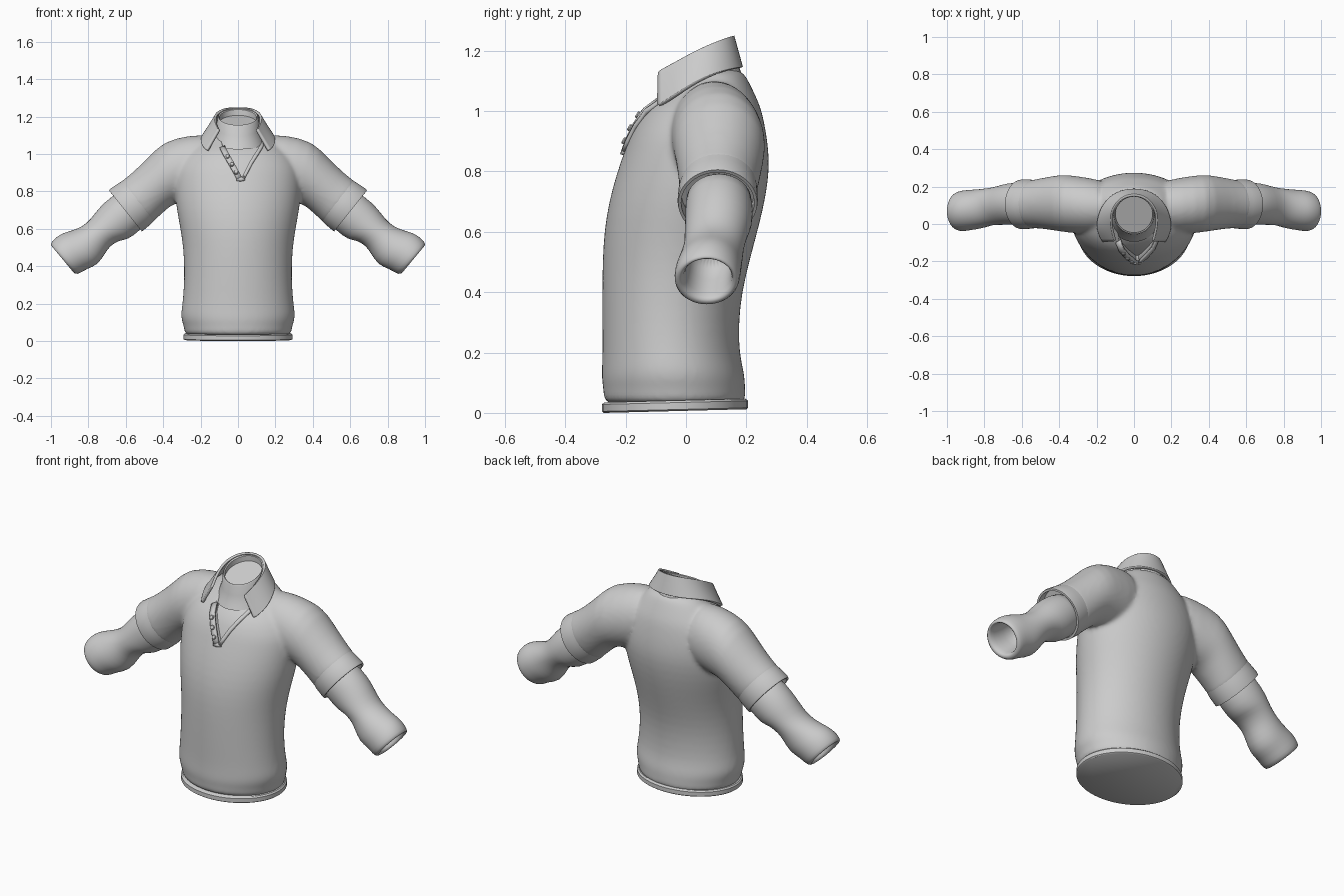
import bpy, bmesh, math
from mathutils import Vector as V

if "Cube" in bpy.data.objects:
    bpy.data.objects.remove(bpy.data.objects["Cube"])


def add_object(name, bm, angle=40):
    bmesh.ops.recalc_face_normals(bm, faces=bm.faces[:])
    me = bpy.data.meshes.new(name)
    bm.to_mesh(me)
    bm.free()
    ob = bpy.data.objects.new(name, me)
    bpy.context.collection.objects.link(ob)
    bpy.ops.object.select_all(action='DESELECT')
    ob.select_set(True)
    bpy.context.view_layer.objects.active = ob
    bpy.ops.object.shade_smooth_by_angle(angle=math.radians(angle))
    return ob


def loft(bm, sections, n=32, cap_start=True, cap_end=True):
    """Skin a row of ellipses given as (centre, half axis, half axis)."""
    rings = []
    for c, u, v in sections:
        rings.append([bm.verts.new(V(c) + V(u) * math.cos(t) + V(v) * math.sin(t))
                      for t in (2 * math.pi * i / n for i in range(n))])
    for a, b in zip(rings, rings[1:]):
        for i in range(n):
            bm.faces.new((a[i], a[(i + 1) % n], b[(i + 1) % n], b[i]))
    if cap_start:
        bm.faces.new(rings[0])
    if cap_end:
        bm.faces.new(rings[-1])


def arm(ux, uz, lx, lz, cy, ry):
    """Sleeve section from its upper and lower outline points."""
    return (((ux + lx) / 2, cy, (uz + lz) / 2), ((ux - lx) / 2, 0, (uz - lz) / 2), (0, ry, 0))


def flip(s):
    (c, u, v) = s
    return ((-c[0], c[1], c[2]), (-u[0], u[1], u[2]), v)


def level(z, a, yf, yb, tilt=0):
    return ((0, (yf + yb) / 2, z), (a, 0, 0), (0, (yb - yf) / 2, tilt))


def mirror(ob):
    ob.modifiers.new("mirror", 'MIRROR')


def subsurf(ob, levels):
    m = ob.modifiers.new("subsurf", 'SUBSURF')
    m.levels = m.render_levels = levels


# torso levels: z, half width, front y, back y
TORSO = [(.02, .284, -.272, .2), (.05, .286, -.273, .198), (.08, .29, -.274, .196),
         (.11, .302, -.28, .196), (.145, .306, -.279, .19), (.2, .297, -.277, .177),
         (.3, .289, -.278, .175), (.4, .288, -.278, .186), (.5, .293, -.277, .21),
         (.6, .308, -.272, .237), (.7, .328, -.256, .262), (.8, .338, -.228, .277),
         (.87, .338, -.203, .274), (.93, .33, -.182, .266), (1.0, .29, -.142, .252),
         (1.035, .25, -.1, .238), (1.07, .21, -.05, .222), (1.11, .165, 0, .202),
         (1.145, .12, .02, .18)]


def front(x, z):
    """y of the shirt front at x, z."""
    for p, q in zip(TORSO, TORSO[1:]):
        if p[0] <= z <= q[0]:
            k = (z - p[0]) / (q[0] - p[0])
            a, yf, yb = (p[i] + (q[i] - p[i]) * k for i in (1, 2, 3))
            return (yf + yb) / 2 - (yb - yf) / 2 * math.sqrt(max(0, 1 - (x / a) ** 2))
    return 0.0


# shirt body with short sleeves, fused into one smooth skin
bm = bmesh.new()
loft(bm, [level(*t) for t in TORSO], 48)
sleeve = [arm(.12, 1.115, .12, .77, .09, .14), arm(.26, 1.10, .22, .75, .095, .15),
          arm(.40, 1.07, .32, .74, .11, .156), arm(.475, .985, .36, .725, .112, .148),
          arm(.57, .895, .43, .66, .11, .134), arm(.63, .85, .455, .635, .106, .129),
          arm(.645, .838, .47, .62, .106, .128)]
loft(bm, sleeve)
loft(bm, [flip(s) for s in sleeve])
body = add_object("shirt_body", bm)
subsurf(body, 1)
m = body.modifiers.new("fuse", 'REMESH')
m.mode, m.voxel_size, m.use_smooth_shade = 'VOXEL', .011, True
m = body.modifiers.new("smooth", 'SMOOTH')
m.factor, m.iterations = .5, 8

# neck opening cut, leaving the undershirt chest recessed behind it
NECK = [(.87, .01, .025), (.9, -.005, .04), (.95, -.033, .066), (1.0, -.062, .098),
        (1.035, -.08, .12), (1.07, -.09, .135), (1.11, -.09, .135)]
bm = bmesh.new()
rows = []
for z, xl, xr in NECK:
    xs = [xl + (xr - xl) * i / 6 for i in range(7)]
    rows.append([bm.verts.new((x, front(x, z) + .035, z)) for x in xs]
                + [bm.verts.new((x, -.4, z)) for x in reversed(xs)])
for a, b in zip(rows, rows[1:]):
    for i in range(14):
        bm.faces.new((a[i], a[(i + 1) % 14], b[(i + 1) % 14], b[i]))
bm.faces.new(rows[0])
bm.faces.new(rows[-1])
cutter = add_object("neck_cutter", bm)
cutter.hide_render = True
cutter.hide_set(True)
m = body.modifiers.new("neck_opening", 'BOOLEAN')
m.operation, m.solver, m.object = 'DIFFERENCE', 'EXACT', cutter

# hem band
bm = bmesh.new()
loft(bm, [level(.006, .286, -.272, .2, .006), level(.011, .292, -.279, .206, .006),
          level(.034, .292, -.279, .206, .006), level(.041, .285, -.27, .197, .006)], 64)
add_object("hem_band", bm)

# short sleeve cuffs, open at the end
bm = bmesh.new()
loft(bm, [arm(.60, .868, .44, .655, .108, .126), arm(.64, .843, .465, .626, .106, .131),
          arm(.682, .815, .506, .592, .105, .133), arm(.69, .806, .514, .586, .105, .131),
          arm(.683, .797, .521, .595, .105, .121), arm(.645, .828, .483, .626, .105, .12)],
     48, False, True)
mirror(add_object("short_sleeve_cuffs", bm))

# long undershirt sleeves with rolled hollow ends
bm = bmesh.new()
loft(bm, [arm(.60, .82, .46, .65, .108, .11), arm(.68, .772, .53, .588, .11, .112),
          arm(.745, .712, .59, .54, .108, .112), arm(.79, .648, .635, .54, .1, .105),
          arm(.83, .615, .685, .508, .095, .1), arm(.87, .597, .71, .47, .088, .102),
          arm(.91, .585, .75, .405, .08, .106), arm(.95, .572, .805, .388, .075, .108),
          arm(.985, .545, .845, .362, .07, .11), arm(1.005, .517, .87, .355, .068, .104),
          arm(.998, .508, .888, .375, .07, .086), arm(.975, .518, .87, .392, .073, .076),
          arm(.92, .56, .82, .44, .08, .075), arm(.84, .6, .75, .5, .09, .072)])
ob = add_object("long_sleeves", bm, 180)
subsurf(ob, 1)
mirror(ob)

# undershirt neck band, closed a little below its rim
bm = bmesh.new()
loft(bm, [((0, .05, 1.06), (.14, 0, 0), (0, .145, .035)),
          ((0, .05, 1.09), (.13, 0, 0), (0, .132, .04)),
          ((0, .05, 1.14), (.115, 0, 0), (0, .114, .045)),
          ((0, .05, 1.19), (.11, 0, 0), (0, .107, .045)),
          ((0, .05, 1.2), (.105, 0, 0), (0, .102, .045)),
          ((0, .05, 1.195), (.099, 0, 0), (0, .096, .043)),
          ((0, .05, 1.165), (.1, 0, 0), (0, .097, .042))], 40)
add_object("undershirt_neck_band", bm)

# folded collar: top and bottom edges of the right half
TOP = [(0, .16, 1.25), (.07, .14, 1.245), (.115, .08, 1.22), (.124, .02, 1.19),
       (.115, -.04, 1.155), (.1, -.09, 1.13)]
BOTTOM = [(0, .188, 1.145), (.095, .17, 1.143), (.16, .11, 1.13), (.19, .04, 1.1),
          (.198, -.03, 1.055), (.165, -.092, 1.015)]
bm = bmesh.new()
rows = []
for p, q in zip(TOP, BOTTOM):
    p, q = V(p), V(q)
    rows.append([bm.verts.new(p.lerp(q, k)) for k in (0, .06, .35, .7, .94, 1)])
for a, b in zip(rows, rows[1:]):
    for i in range(5):
        bm.faces.new((a[i], a[i + 1], b[i + 1], b[i]))
ob = add_object("collar", bm, 60)
mirror(ob)
subsurf(ob, 2)
m = ob.modifiers.new("thickness", 'SOLIDIFY')
m.thickness, m.offset = .014, 0


# button strips along the neck opening
def strip(name, path, width):
    bm = bmesh.new()
    rows = []
    for i, (x, z) in enumerate(path):
        x0, z0 = path[max(i - 1, 0)]
        x1, z1 = path[min(i + 1, len(path) - 1)]
        d = V((z1 - z0, x0 - x1)).normalized() * width / 2
        rows.append([bm.verts.new((x + d.x * k, front(x + d.x * k, z + d.y * k) - .003, z + d.y * k))
                     for k in (-1, 0, 1)])
    for a, b in zip(rows, rows[1:]):
        for i in range(2):
            bm.faces.new((a[i], a[i + 1], b[i + 1], b[i]))
    ob = add_object(name, bm, 60)
    m = ob.modifiers.new("thickness", 'SOLIDIFY')
    m.thickness, m.offset = .016, 0


strip("button_strip_left", [(xl - .004, z) for z, xl, xr in NECK[:5]], .028)
strip("button_strip_right", [(xr + .003, z) for z, xl, xr in NECK[:6]], .018)
strip("button_strip_end", [(-.008, .868), (.015, .866), (.035, .87)], .022)

# buttons
for i, (x, z) in enumerate([(-.056, .985), (-.033, .943), (-.01, .9)]):
    bm = bmesh.new()
    y = front(x, z) - .009
    n = V((0, -.85, .5)).normalized()
    up = V((0, .5, .85)).normalized()
    loft(bm, [(V((x, y, z)) + n * h, V((r, 0, 0)), up * r)
              for h, r in ((-.006, .011), (.006, .012), (.01, .009))], 16)
    add_object("button_%d" % (i + 1), bm)
